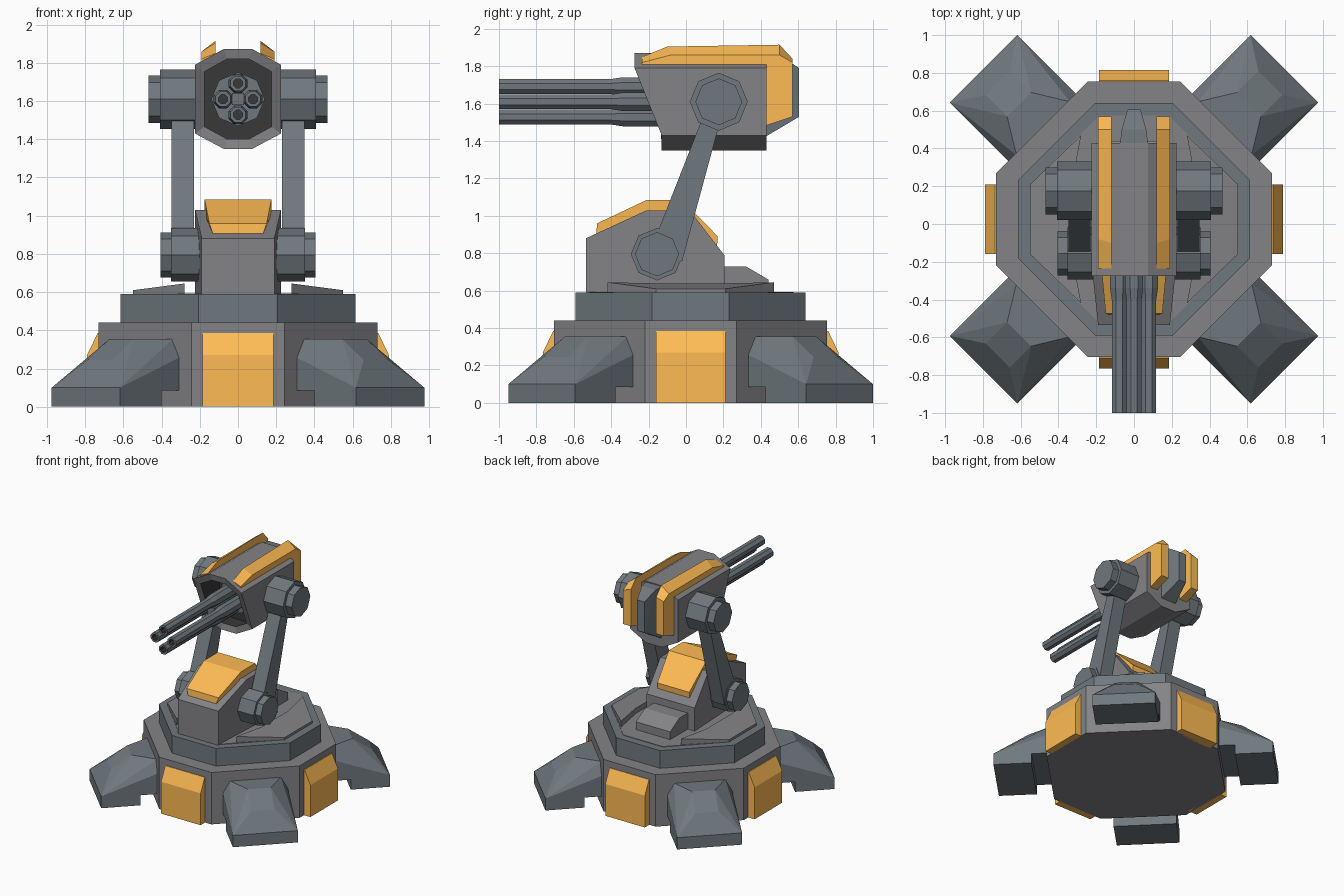
import bpy, bmesh, math
from mathutils import Matrix

if "Cube" in bpy.data.objects:
    bpy.data.objects.remove(bpy.data.objects["Cube"])

CY = 0.025  # centre of the base in y


def paint(name, r, g, b):
    m = bpy.data.materials.new(name)
    m.diffuse_color = (r, g, b, 1)
    m.use_nodes = True
    m.node_tree.nodes["Principled BSDF"].inputs["Base Color"].default_value = m.diffuse_color
    return m


yellow = paint("yellow_paint", 1.0, 0.5, 0.09)
plain = paint("grey_paint", 0.23, 0.23, 0.245)
steel = paint("blue_grey_steel", 0.16, 0.19, 0.21)
dark = paint("dark_recess", 0.04, 0.04, 0.04)


def finish(name, bm, mat=plain, mirror=False, turn=None):
    bmesh.ops.recalc_face_normals(bm, faces=bm.faces)
    me = bpy.data.meshes.new(name)
    bm.to_mesh(me)
    bm.free()
    ob = bpy.data.objects.new(name, me)
    bpy.context.collection.objects.link(ob)
    me.materials.append(mat)
    if mirror:
        ob.modifiers.new("mirror", 'MIRROR').use_mirror_merge = False
    if turn is not None:
        ob.matrix_world = Matrix.Translation((0, CY, 0)) @ Matrix.Rotation(math.radians(turn), 4, 'Z')
    return ob


def loft(name, rings, **kw):
    """Bridge rings of equal length and cap both ends."""
    bm = bmesh.new()
    rs = [[bm.verts.new(p) for p in r] for r in rings]
    n = len(rs[0])
    for a, b in zip(rs, rs[1:]):
        for i in range(n):
            bm.faces.new((a[i], a[(i + 1) % n], b[(i + 1) % n], b[i]))
    bm.faces.new(rs[0])
    bm.faces.new(rs[-1])
    return finish(name, bm, **kw)


def hull(name, pts, **kw):
    bm = bmesh.new()
    for p in pts:
        bm.verts.new(p)
    bmesh.ops.convex_hull(bm, input=bm.verts[:])
    bmesh.ops.dissolve_limit(bm, angle_limit=0.01, verts=bm.verts[:], edges=bm.edges[:])
    return finish(name, bm, **kw)


def slab(name, profile, x0, x1, **kw):
    """Extrude a (y, z) profile along x."""
    return loft(name, [[(x, y, z) for y, z in profile] for x in (x0, x1)], **kw)


def octagon(w, z):
    f = w * 0.335
    return [(x, y + CY, z) for x, y in ((w, -f), (w, f), (f, w), (-f, w), (-w, f), (-w, -f), (-f, -w), (f, -w))]


def circle(ca, cb, r, n=8, start=0.0):
    return [(ca + r * math.cos(start + 2 * math.pi * i / n), cb + r * math.sin(start + 2 * math.pi * i / n)) for i in range(n)]


# Base and turntable
loft("base", [octagon(0.73, 0), octagon(0.73, 0.44)])
loft("turntable", [octagon(0.615, 0.43), octagon(0.615, 0.59)], mat=steel)
loft("turntable_inlay", [octagon(0.55, 0.58), octagon(0.55, 0.594)])
plate = [(0.55, -0.16), (0.55, 0.21), (0.28, 0.47), (0.33, 0.2), (0.33, -0.15), (0.28, -0.42)]
loft("deck_plate", [[(x, y, 0.585) for x, y in plate],
                    [(x, y, 0.61 + (0.55 - x) * 0.13) for x, y in plate]], mirror=True)

# Side panels and diagonal feet
for k in range(4):
    slab(f"side_panel_{k}", [(-0.7, 0), (-0.79, 0), (-0.79, 0.27), (-0.735, 0.385), (-0.7, 0.385)],
         -0.185, 0.185, mat=yellow, turn=90 * k)
    a = 45 + 90 * k
    top = []
    for s in (-1, 1):
        top += [(1.126, s * 0.253, 0.085), (1.126, s * 0.253, 0.1), (0.68, s * 0.253, 0.26),
                (0.68, s * 0.253, 0.085), (1.02, s * 0.09, 0.245), (0.86, s * 0.09, 0.355), (0.68, s * 0.2, 0.355)]
    hull(f"foot_{k}", top, turn=a, mat=steel)
    hull(f"foot_pad_{k}", [(r, s * 0.253, z) for r in (0.82, 1.126) for s in (-1, 1) for z in (0, 0.09)],
         turn=a, mat=steel)

# Pedestal with its cap and rear box
def pedestal_width(y):
    return 0.19 if y < -0.4 else 0.225

ped = [(-0.535, 0.58), (-0.535, 0.88), (-0.21, 1.03), (0.02, 1.03), (0.205, 0.79), (0.205, 0.58)]
loft("pedestal", [[(s * pedestal_width(y), y, z) for y, z in ped] for s in (-1, 1)])
cap = [(-0.48, 0.9, 0.13), (-0.475, 0.96, 0.15), (-0.21, 1.085, 0.175), (-0.02, 1.085, 0.175),
       (0.17, 0.89, 0.15), (0.165, 0.83, 0.15), (0.01, 1.0, 0.175), (-0.21, 1.0, 0.175)]
loft("pedestal_cap", [[(s * w, y, z) for y, z, w in cap] for s in (-1, 1)], mat=yellow)
slab("rear_box", [(0.19, 0.58), (0.19, 0.73), (0.32, 0.73), (0.44, 0.66), (0.44, 0.58)], -0.16, 0.16)

# Arms with octagonal hubs
low, high = (-0.155, 0.795), (0.175, 1.61)
slab("arm", [(-0.165, 0.88), (0.075, 1.49), (0.12, 1.6), (0.2, 1.6), (0.17, 1.46), (-0.02, 0.76), (-0.155, 0.7)],
     0.23, 0.348, mirror=True, mat=steel)
slab("lower_hub", circle(*low, 0.14), 0.2, 0.352, mirror=True, mat=steel)
slab("lower_hub_cap", circle(*low, 0.118), 0.34, 0.405, mirror=True, mat=steel)
slab("upper_hub", circle(*high, 0.155), 0.2, 0.408, mirror=True, mat=steel)
slab("upper_hub_cap", circle(*high, 0.125), 0.4, 0.468, mirror=True, mat=steel)

# Gun housing: octagonal section, raked front, deep dark muzzle recess
section = [(0.075, 1.872), (0.225, 1.79), (0.225, 1.43), (0.075, 1.35)]
section += [(-x, z) for x, z in reversed(section)]
inner = [(x * 0.78, 1.61 + (z - 1.61) * 0.8) for x, z in section]


def front_y(z):
    return -0.275 + 0.145 * min(1, max(0, (1.79 - z) / 0.36))


housing = loft("gun_housing", [[(x, 0.43, z) for x, z in section],
                               [(x, front_y(z), z) for x, z in section],
                               [(x, front_y(z) + 0.01, z) for x, z in inner],
                               [(x, 0.0, z) for x, z in inner]])
housing.data.materials.append(dark)
for i in list(range(16, 24)) + [25]:  # recess walls and floor
    housing.data.polygons[i].material_index = 1
hull("rear_spine", [(s * w, y, z) for s in (-1, 1)
                    for w, y, z in ((0.075, 0.42, 1.865), (0.075, 0.42, 1.42), (0.065, 0.5, 1.86),
                                    (0.035, 0.605, 1.79), (0.035, 0.605, 1.53))], mat=steel)

# Yellow rails wrapping over the top and down the back
rail_in = [(-0.235, 1.8), (-0.235, 1.85), (-0.1, 1.905), (0.5, 1.915), (0.57, 1.84), (0.57, 1.53), (0.42, 1.48), (0.42, 1.8)]
rail_out = [(-0.235, 1.795), (-0.235, 1.82), (-0.08, 1.86), (0.5, 1.86), (0.57, 1.82), (0.57, 1.53), (0.42, 1.48), (0.42, 1.795)]
loft("rail", [[(0.118, y, z) for y, z in rail_in], [(0.19, y, z) for y, z in rail_out]], mat=yellow, mirror=True)

# Four hollow barrels around a short core, on an octagonal mount
for k, (bx, bz) in enumerate(((0, 0.082), (0, -0.082), (0.078, 0), (-0.078, 0))):
    steps = [(0.05, 0.053), (-0.34, 0.053), (-0.4, 0.043), (-1.0, 0.043), (-1.0, 0.026), (-0.9, 0.026)]
    barrel = loft(f"barrel_{k}", [[(x, y, z) for x, z in circle(bx, 1.61 + bz, r, 8, math.pi / 8)] for y, r in steps],
                  mat=steel)
    barrel.data.materials.append(dark)
    for i in list(range(32, 40)) + [41]:  # bore
        barrel.data.polygons[i].material_index = 1
loft("barrel_core", [[(x, y, z) for x, z in circle(0, 1.61, 0.045, 4, math.pi / 4)] for y in (0.02, -0.36)], mat=steel)
loft("barrel_mount", [[(x, y, z) for x, z in circle(0, 1.61, 0.14)] for y in (0.02, -0.06)], mat=steel)
